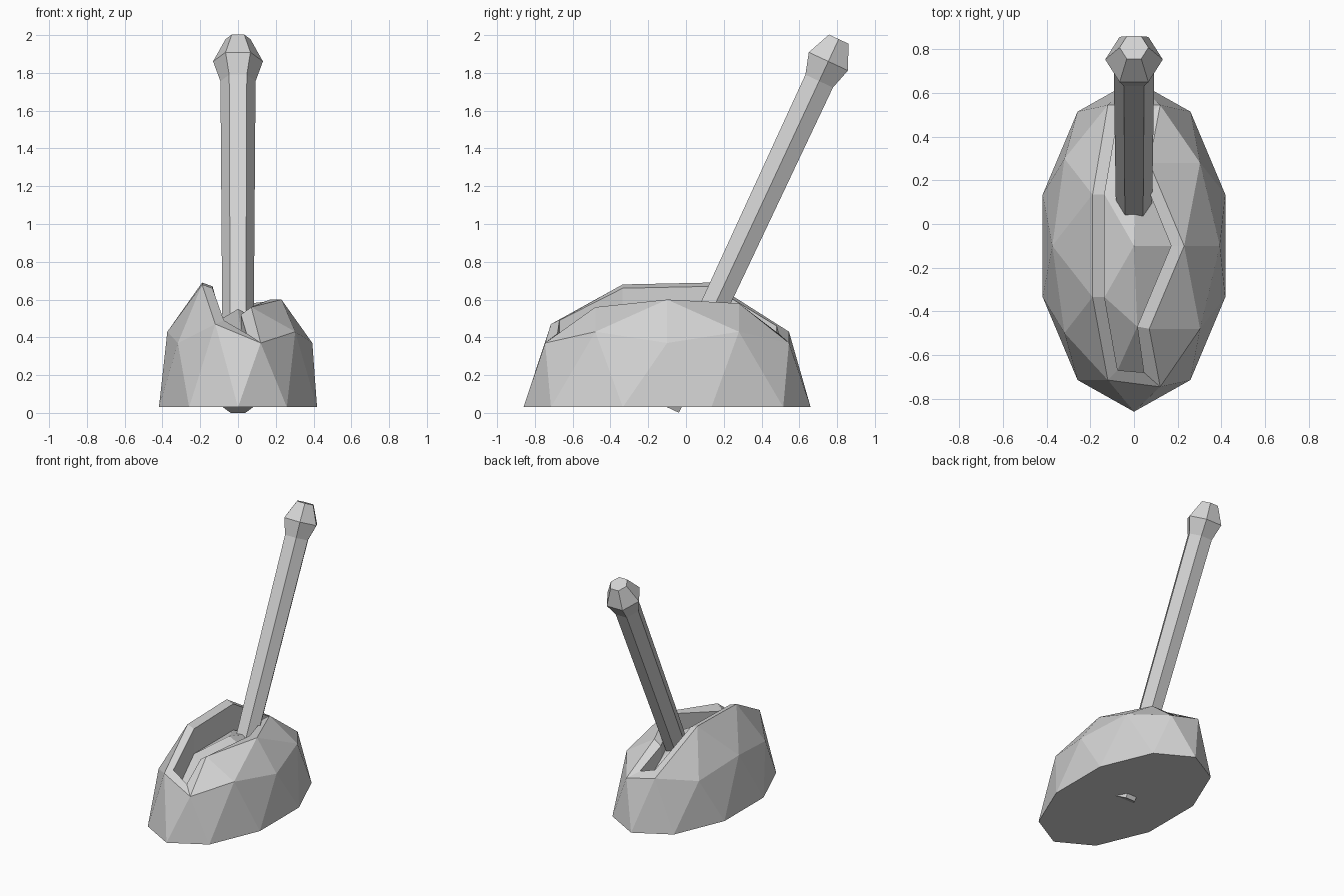
import bpy, bmesh
from math import cos, sin, radians
from mathutils import Matrix, Vector

if "Cube" in bpy.data.objects:
    bpy.data.objects.remove(bpy.data.objects["Cube"])

# Single grey material
GREY = (0.65, 0.65, 0.65, 1)
grey = bpy.data.materials.new("plain_grey")
grey.use_nodes = True
grey.diffuse_color = GREY
grey.node_tree.nodes["Principled BSDF"].inputs["Base Color"].default_value = GREY


def finish(bm, name):
    bmesh.ops.recalc_face_normals(bm, faces=bm.faces)
    mesh = bpy.data.meshes.new(name)
    bm.to_mesh(mesh)
    bm.free()
    mesh.materials.append(grey)
    obj = bpy.data.objects.new(name, mesh)
    bpy.context.collection.objects.link(obj)
    return obj


PIVOT = Vector((0, -0.1, 0.03))

# Slot outline, counter-clockwise: (rim outer), (rim inner), floor height
SLOT = [
    ((0.23, -0.10, 0.60), (0.17, -0.10, 0.60), 0.46),
    ((0.07, 0.28, 0.58), (0.015, 0.28, 0.54), 0.44),
    ((0.12, 0.545, 0.37), (0.045, 0.49, 0.42), 0.24),
    ((-0.12, 0.545, 0.43), (-0.075, 0.48, 0.46), 0.27),
    ((-0.19, 0.135, 0.69), (-0.135, 0.135, 0.67), 0.47),
    ((-0.19, -0.335, 0.68), (-0.135, -0.335, 0.66), 0.47),
    ((-0.12, -0.715, 0.47), (-0.075, -0.67, 0.49), 0.27),
    ((0.12, -0.746, 0.37), (0.045, -0.68, 0.42), 0.24),
    ((0.07, -0.48, 0.56), (0.015, -0.47, 0.52), 0.44),
]


def build_base():
    # Faceted half dome, stretched front to back
    bm = bmesh.new()
    bmesh.ops.create_icosphere(bm, subdivisions=2, radius=1)
    bmesh.ops.delete(bm, geom=[v for v in bm.verts if v.co.z < -0.05], context='VERTS')
    bmesh.ops.transform(bm, verts=bm.verts,
                        matrix=Matrix.Translation(PIVOT) @ Matrix.Diagonal((0.44, 0.76, 0.76, 1)))

    # Flat underside
    bottom = [e for e in bm.edges if all(v.co.z < 0.05 for v in e.verts)]
    bmesh.ops.contextual_create(bm, geom=bottom)

    # Open the slot along the top
    opening = [f for f in bm.faces
               if all(abs(v.co.x) < 0.25 and v.co.z > 0.1 for v in f.verts)]
    bmesh.ops.delete(bm, geom=opening, context='FACES')

    # Rim, walls and floor of the slot
    shell = [v for v in bm.verts if v.co.z > 0.1]
    outer, inner, floor = [], [], []
    for rim, lip, depth in SLOT:
        v = min(shell, key=lambda s: (s.co.xy - Vector(rim[:2])).length)
        v.co = rim
        outer.append(v)
        inner.append(bm.verts.new(lip))
        floor.append(bm.verts.new((lip[0], lip[1], depth)))
    count = len(SLOT)
    for i in range(count):
        j = (i + 1) % count
        bm.faces.new((outer[i], outer[j], inner[j], inner[i]))
        bm.faces.new((inner[i], inner[j], floor[j], floor[i]))
    centre = bm.verts.new((0, -0.1, 0.55))
    ring = [floor[i] for i in (0, 1, 4, 5, 8)]
    for a, b in zip(ring, ring[1:] + ring[:1]):
        bm.faces.new((centre, a, b))
    for tri in ((1, 3, 4), (1, 2, 3), (5, 6, 8), (6, 7, 8)):
        bm.faces.new([floor[i] for i in tri])
    return finish(bm, "lever_base")


def build_lever():
    # Six-sided shaft with a faceted knob: (distance along shaft, radius)
    profile = [(0, 0.08), (1.905, 0.093), (2.02, 0.132), (2.15, 0.066)]
    sides = 6
    bm = bmesh.new()
    rings = [[bm.verts.new((r * cos(radians(60 * k)), r * sin(radians(60 * k)), t))
              for k in range(sides)] for t, r in profile]
    for low, high in zip(rings, rings[1:]):
        for k in range(sides):
            n = (k + 1) % sides
            bm.faces.new((low[k], low[n], high[n], high[k]))
    bm.faces.new(rings[0][::-1])
    bm.faces.new(rings[-1])
    # Lean the lever towards the back
    bmesh.ops.transform(bm, verts=bm.verts,
                        matrix=Matrix.Translation(PIVOT) @ Matrix.Rotation(radians(-25), 4, 'X'))
    return finish(bm, "lever_handle")


build_base()
build_lever()
